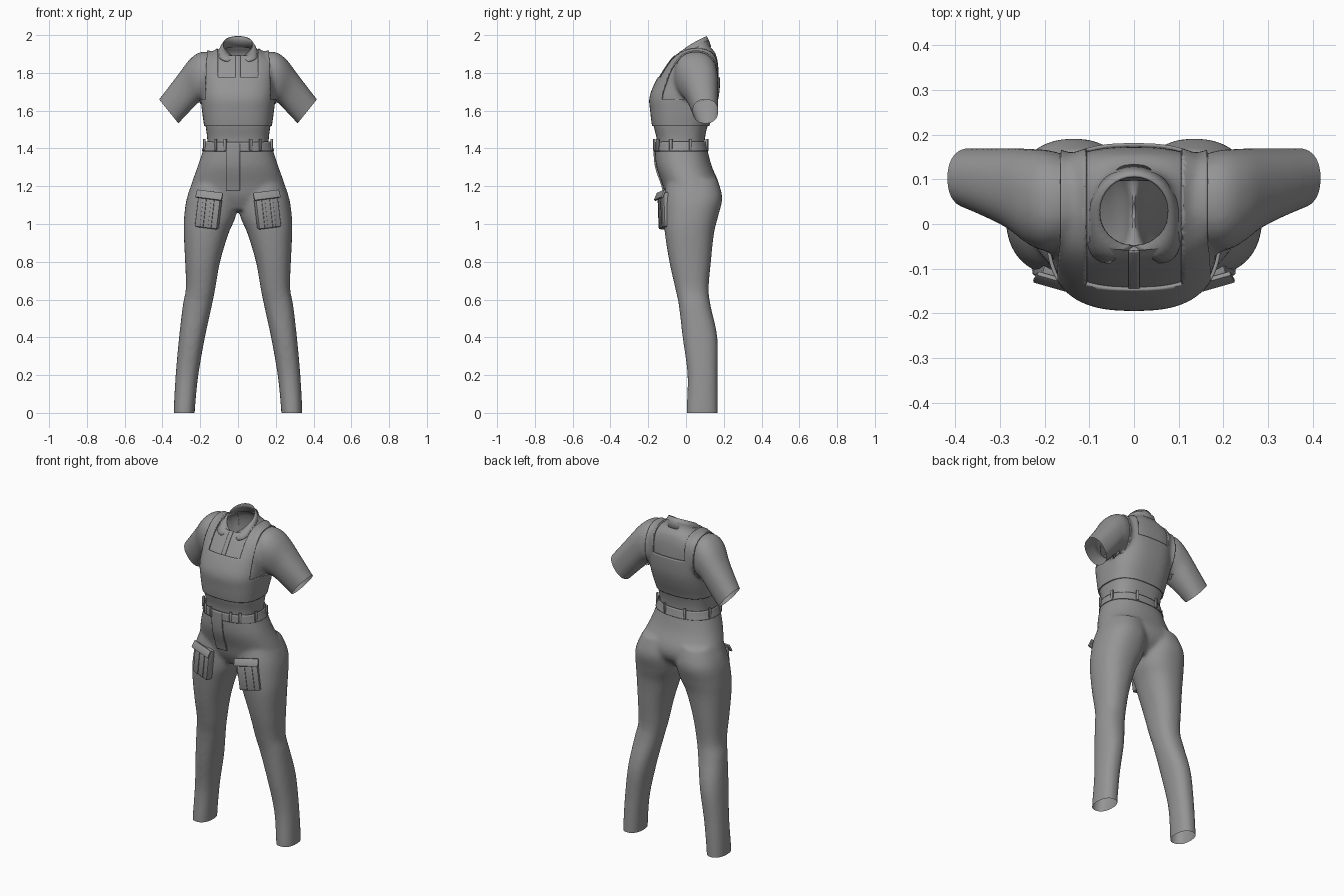
import bpy, bmesh, math
from mathutils import Vector, Matrix

if "Cube" in bpy.data.objects:
    bpy.data.objects.remove(bpy.data.objects["Cube"])

cloth = bpy.data.materials.new("grey_cloth")
cloth.use_nodes = True
GREY = (0.3, 0.3, 0.3, 1)
cloth.diffuse_color = GREY
cloth.node_tree.nodes["Principled BSDF"].inputs["Base Color"].default_value = GREY


def add_object(name, bm, angle=40):
    mesh = bpy.data.meshes.new(name)
    bm.to_mesh(mesh)
    bm.free()
    obj = bpy.data.objects.new(name, mesh)
    bpy.context.collection.objects.link(obj)
    mesh.materials.clear()
    mesh.materials.append(cloth)
    bpy.ops.object.select_all(action='DESELECT')
    obj.select_set(True)
    bpy.context.view_layer.objects.active = obj
    bpy.ops.object.shade_smooth_by_angle(angle=math.radians(angle))
    return obj


def ring(row, power, n=40):
    """Rounded section between two side points, from y front to y back."""
    x0, z0, x1, z1, yf, yb = row
    pts = []
    for i in range(n):
        a = 2 * math.pi * i / n
        c, s = math.cos(a), math.sin(a)
        u = math.copysign(abs(c) ** (2 / power), c)
        v = math.copysign(abs(s) ** (2 / power), s)
        pts.append(Vector(((x0 + x1) / 2 + u * (x1 - x0) / 2,
                           (yf + yb) / 2 + v * (yb - yf) / 2,
                           (z0 + z1) / 2 + u * (z1 - z0) / 2)))
    return pts


def smooth_rows(rows, steps=5):
    out = []
    for i in range(len(rows) - 1):
        a, b = rows[max(i - 1, 0)], rows[i]
        c, d = rows[i + 1], rows[min(i + 2, len(rows) - 1)]
        for k in range(steps):
            t = k / steps
            out.append([q + t / 2 * (r - p + t * (2 * p - 5 * q + 4 * r - s + t * (3 * (q - r) + s - p)))
                        for p, q, r, s in zip(a, b, c, d)])
    return out + [rows[-1]]


def loft(bm, rows, power=2.3, side=1):
    rings = [[bm.verts.new((p.x * side, p.y, p.z)) for p in ring(r, power)]
             for r in smooth_rows(rows)]
    for a, b in zip(rings, rings[1:]):
        for i in range(len(a)):
            j = (i + 1) % len(a)
            bm.faces.new((a[i], a[j], b[j], b[i]))
    bm.faces.new(rings[0])
    bm.faces.new(rings[-1])


def cut(bm, co, no, clear=False):
    bmesh.ops.bisect_plane(bm, geom=bm.verts[:] + bm.edges[:] + bm.faces[:],
                           plane_co=co, plane_no=no, clear_outer=clear)


def fuse(name, bm, openings):
    """Blend overlapping volumes into one skin, then cut its openings."""
    bmesh.ops.recalc_face_normals(bm, faces=bm.faces[:])
    obj = add_object(name + "_volume", bm)
    remesh = obj.modifiers.new("blend", 'REMESH')
    remesh.mode, remesh.voxel_size = 'VOXEL', 0.011
    relax = obj.modifiers.new("relax", 'SMOOTH')
    relax.factor, relax.iterations = 0.5, 7
    skin = bmesh.new()
    skin.from_object(obj, bpy.context.evaluated_depsgraph_get())
    bpy.data.objects.remove(obj)
    for co, no in openings:
        cut(skin, co, no, True)
    return add_object(name, skin)


def overlay(name, source, planes, keep, thick):
    """Raised cloth panel that follows a region of another garment."""
    bm = bmesh.new()
    bm.from_mesh(source.data)
    for co, no in planes:
        cut(bm, co, no)
    bm.normal_update()
    moves = [(v, v.normal * thick) for v in bm.verts]
    drop = [f for f in bm.faces if not keep(f.calc_center_median(), f.normal)]
    for v, d in moves:
        v.co += d
    bmesh.ops.delete(bm, geom=drop, context='FACES')
    obj = add_object(name, bm)
    solid = obj.modifiers.new("cloth", 'SOLIDIFY')
    solid.thickness, solid.offset = thick, -1
    return obj


def level(hw, yf, yb, z):
    return (-hw, z, hw, z, yf, yb)


def box(name, size, matrix, bevel=0.004):
    bm = bmesh.new()
    bmesh.ops.create_cube(bm, size=1, matrix=Matrix.Diagonal((*size, 1)))
    bmesh.ops.bevel(bm, geom=bm.edges[:], offset=bevel, segments=2, affect='EDGES', profile=0.5)
    bm.transform(matrix)
    return add_object(name, bm)


# Trousers: hips and two legs
waist = level(0.177, -0.165, 0.108, 1.42)
bm = bmesh.new()
loft(bm, [level(0.172, -0.162, 0.103, 1.47), waist,
          level(0.212, -0.158, 0.135, 1.31), level(0.247, -0.125, 0.175, 1.21),
          level(0.258, -0.105, 0.165, 1.14), level(0.15, -0.07, 0.1, 1.075)])
leg = [(0.0, 0.23, -0.1, 0.165, 1.24), (0.0, 0.27, -0.115, 0.192, 1.14),
       (0.012, 0.285, -0.118, 0.17, 1.04), (0.05, 0.287, -0.112, 0.148, 0.95),
       (0.095, 0.28, -0.088, 0.132, 0.8), (0.12, 0.276, -0.057, 0.12, 0.66),
       (0.138, 0.292, -0.038, 0.13, 0.57), (0.175, 0.312, -0.018, 0.166, 0.4),
       (0.21, 0.33, 0.008, 0.167, 0.2), (0.228, 0.34, 0.003, 0.168, 0.02),
       (0.23, 0.34, 0.003, 0.168, -0.06)]
for side in (1, -1):
    loft(bm, [(a, z, b, z, f, k) for a, b, f, k, z in leg], side=side)
trousers = fuse("trousers", bm, [((0, 0, 1.435), (0, 0, 1)), ((0, 0, 0), (0, 0, -1))])

# Waistband and fly
overlay("waistband", trousers, [((0, 0, 1.385), (0, 0, 1))], lambda c, n: c.z > 1.385, 0.005)
overlay("fly", trousers,
        [((-0.062, 0, 0), (1, 0, 0)), ((0.01, 0, 0), (1, 0, 0)), ((0, 0, 1.18), (0, 0, 1))],
        lambda c, n: -0.062 < c.x < 0.01 and c.z > 1.18 and n.y < 0, 0.008)

# Belt loops around the waist
band = ring(waist, 2.3)
for i in (2, 8, 12, 18, 22, 26, 28, 32, 34, 38):
    out = band[i] - Vector((0, -0.03, band[i].z))
    place = Matrix.Translation(band[i] + out.normalized() * 0.01) @ out.to_track_quat('Y', 'Z').to_matrix().to_4x4()
    box("belt_loop", (0.016, 0.012, 0.062), place, 0.003)

# Thigh pockets with flaps and pleats
for side, tag in ((1, "left"), (-1, "right")):
    frame = (Matrix.Translation((0.155 * side, -0.112, 1.07))
             @ Matrix.Rotation(math.radians(16 * side), 4, 'Z')
             @ Matrix.Rotation(math.radians(-7 * side), 4, 'Y'))
    box(tag + "_pocket", (0.125, 0.045, 0.185), frame, 0.01)
    flap = frame @ Matrix.Translation((0, -0.024, 0.083)) @ Matrix.Rotation(math.radians(-25), 4, 'X')
    box(tag + "_pocket_flap", (0.145, 0.012, 0.045), flap)
    for x in (-0.022, 0.022):
        box(tag + "_pocket_pleat", (0.018, 0.008, 0.15),
            frame @ Matrix.Translation((x, -0.023, -0.012)), 0.003)

# Shirt: torso and short sleeves
bm = bmesh.new()
loft(bm, [level(0.162, -0.15, 0.095, 1.36), level(0.163, -0.155, 0.1, 1.45),
          level(0.172, -0.172, 0.115, 1.52), level(0.183, -0.182, 0.145, 1.6),
          level(0.19, -0.186, 0.165, 1.67), level(0.193, -0.155, 0.173, 1.75),
          level(0.2, -0.113, 0.172, 1.82), level(0.18, -0.078, 0.166, 1.87),
          level(0.125, -0.04, 0.153, 1.91), level(0.085, -0.01, 0.125, 1.945),
          level(0.075, 0.02, 0.115, 2.02)], 2.7)
sleeve = [(0.12, 1.67, 0.1, 1.9, -0.03, 0.14), (0.17, 1.665, 0.19, 1.912, -0.06, 0.163),
          (0.2, 1.65, 0.252, 1.875, -0.05, 0.168), (0.24, 1.612, 0.318, 1.79, -0.008, 0.17),
          (0.315, 1.532, 0.418, 1.66, 0.035, 0.17), (0.36, 1.48, 0.463, 1.608, 0.05, 0.172)]
for side in (1, -1):
    loft(bm, sleeve, side=side)
shirt = fuse("shirt", bm, [((0, 0, 1.41), (0, 0, -1)), ((0, -0.06, 1.89), (0, -0.085, 0.18)),
                           ((0.315, 0, 1.532), (0.128, 0, -0.103)),
                           ((-0.315, 0, 1.532), (-0.128, 0, -0.103))])


# Cropped vest with shoulder straps
def in_vest(c, n):
    x = abs(c.x)
    if c.z < 1.52 or x > 0.2:
        return False
    return c.z < 1.66 or (x < 0.165 and (c.z < 1.775 or x > 0.105))


planes = [((0, 0, z), (0, 0, 1)) for z in (1.52, 1.66, 1.775)]
planes += [((x * s, 0, 0), (1, 0, 0)) for x in (0.105, 0.165, 0.2) for s in (1, -1)]
overlay("vest", shirt, planes, in_vest, 0.008)

# Shirt button placket
overlay("placket", shirt, [((x, 0, 0), (1, 0, 0)) for x in (-0.012, 0.012)]
        + [((0, 0, 1.775), (0, 0, 1))],
        lambda c, n: abs(c.x) < 0.012 and c.z > 1.775 and n.y < 0, 0.004)

# Folded collar, open at the throat
bm = bmesh.new()
strips = []
for i in range(-16, 17):
    a = math.pi * (1 - abs(i) / 16)
    s = -1 if i < 0 else 1
    rise = ((1 - math.cos(a)) / 2) ** 0.6
    top = (s * 0.08 * math.sin(a), 0.03 - 0.08 * math.cos(a), 1.875 + 0.12 * rise)
    low = (s * (0.103 * math.sin(a) + 0.055 * math.cos(a / 2) ** 8),
           0.03 - 0.118 * math.cos(a) * (1 if a < math.pi / 2 else 0.88), 1.862 + 0.075 * rise)
    mid = [(p + q) / 2 for p, q in zip(top, low)]
    mid[2] += 0.006
    strips.append([bm.verts.new(p) for p in (top, mid, low)])
for a, b in zip(strips, strips[1:]):
    for k in range(2):
        bm.faces.new((a[k], a[k + 1], b[k + 1], b[k]))
bmesh.ops.recalc_face_normals(bm, faces=bm.faces[:])
collar = add_object("collar", bm)
collar.modifiers.new("cloth", 'SOLIDIFY').thickness = 0.006
